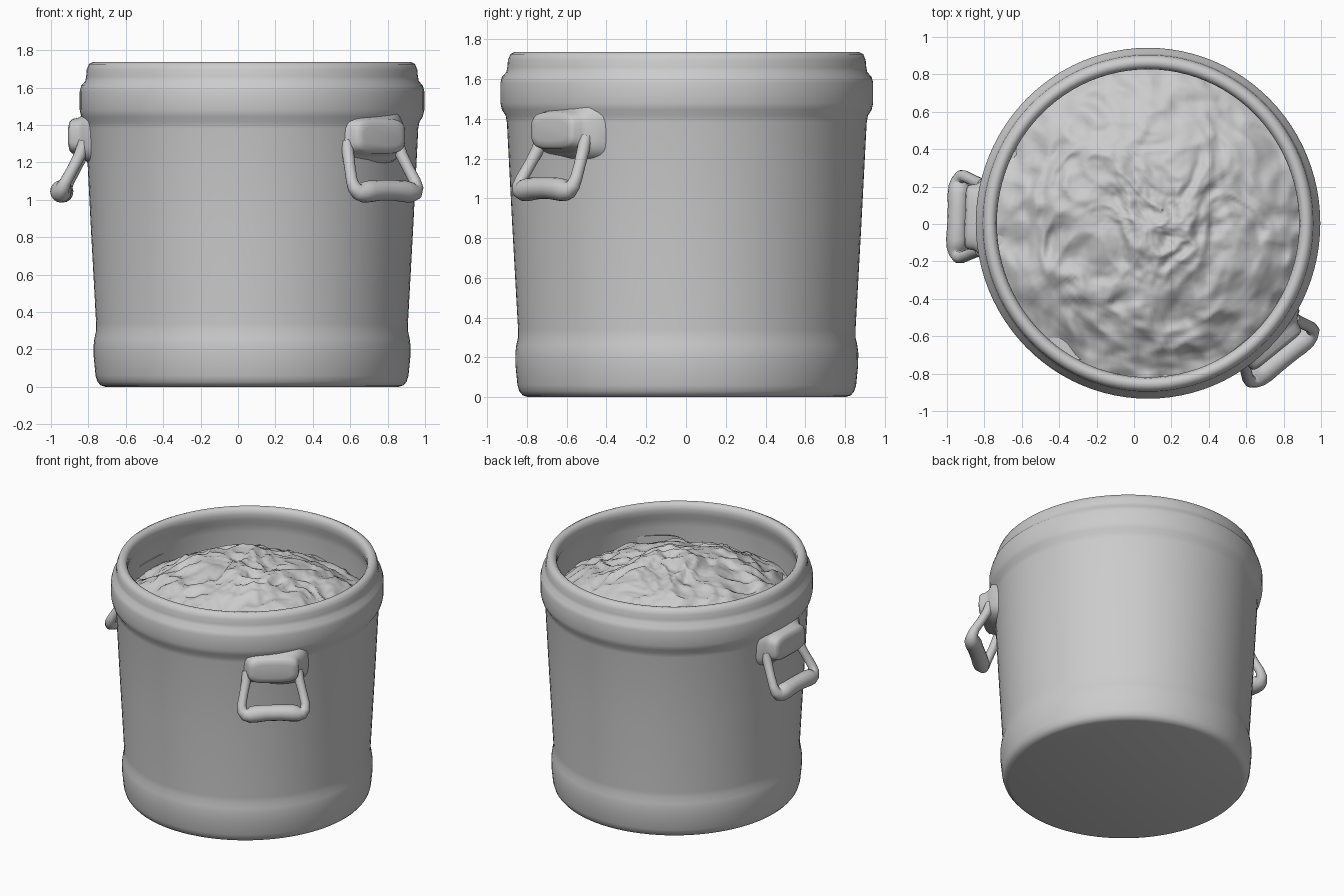
import bpy, bmesh, math
from mathutils import Matrix, Vector, noise

cube = bpy.data.objects.get("Cube")
if cube:
    bpy.data.objects.remove(cube, do_unlink=True)

CENTRE = Matrix.Translation((0.075, 0.004, 0))
OVAL = Matrix.Diagonal((0.982, 1, 1, 1))

grey = bpy.data.materials.new("plain grey")
grey.use_nodes = True
grey.diffuse_color = (0.6, 0.6, 0.6, 1)
grey.node_tree.nodes["Principled BSDF"].inputs["Base Color"].default_value = (0.6, 0.6, 0.6, 1)


def finish(name, bm, matrix, angle=50):
    bmesh.ops.remove_doubles(bm, verts=bm.verts, dist=0.0001)
    bmesh.ops.recalc_face_normals(bm, faces=bm.faces)
    bm.transform(matrix)
    mesh = bpy.data.meshes.new(name)
    bm.to_mesh(mesh)
    bm.free()
    mesh.materials.append(grey)
    mesh.shade_smooth()
    mesh.set_sharp_from_angle(angle=math.radians(angle))
    obj = bpy.data.objects.new(name, mesh)
    bpy.context.collection.objects.link(obj)
    return obj


def loft(rings, cap_ends=False):
    """Bridge closed rings of points that all have the same count."""
    bm = bmesh.new()
    loops = [[bm.verts.new(p) for p in ring] for ring in rings]
    for a, b in zip(loops, loops[1:]):
        for i in range(len(a)):
            j = (i + 1) % len(a)
            bm.faces.new((a[i], a[j], b[j], b[i]))
    if cap_ends:
        bm.faces.new(loops[0])
        bm.faces.new(loops[-1])
    return bm


def circle(r, z, count=96):
    return [(r * math.cos(math.tau * i / count), r * math.sin(math.tau * i / count), z)
            for i in range(count)]


# Pot: tapered wall, swollen foot band, collar and rolled rim
profile = [(0.80, 0), (0.825, 0.008), (0.842, 0.028), (0.852, 0.06), (0.862, 0.16),
           (0.863, 0.22), (0.858, 0.26), (0.849, 0.3), (0.849, 0.34), (0.878, 0.86),
           (0.905, 1.38), (0.911, 1.415), (0.93, 1.445), (0.938, 1.48), (0.938, 1.58),
           (0.93, 1.61), (0.908, 1.635), (0.903, 1.66), (0.9, 1.695), (0.888, 1.725),
           (0.865, 1.737), (0.845, 1.733), (0.829, 1.717), (0.823, 1.69), (0.827, 1.65),
           (0.842, 1.61), (0.85, 1.55), (0.85, 1.32)]
finish("pot", loft([circle(r, z) for r, z in profile], True), CENTRE @ OVAL)


# Contents: lumpy domed surface
def lumpy(p):
    x, y, _ = p
    q = Vector((x, y, 0.3))
    warp = noise.noise_vector(q * 3) * 0.12
    lumps = noise.fractal((q + warp) * 4.5, 0.9, 2.1, 4)
    ridges = abs(noise.noise((q + warp) * 7 + Vector((9, 4, 2))))
    r = math.hypot(x, y) / 0.85
    z = 1.69 - 0.27 * r * r + 0.035 * lumps - 0.05 * ridges
    return (x, y, min(z, 1.74))


rings = 64
finish("contents", loft([[lumpy(p) for p in circle(0.85 * max(k, 0.05) / rings, 0, 160)]
                         for k in range(rings + 1)], True), CENTRE @ OVAL, 80)


# Handles: flared mount on the wall with a hanging grip
def rounded_box(n, half_w, half_h, count=40):
    ring = []
    for i in range(count):
        c, s = math.cos(math.tau * i / count), math.sin(math.tau * i / count)
        ring.append((n, half_w * math.copysign(abs(c) ** 0.55, c),
                     1.34 + half_h * math.copysign(abs(s) ** 0.55, s)))
    return ring


MOUNT = [(-0.08, 0.25, 0.16), (-0.02, 0.225, 0.14), (0.0, 0.195, 0.115),
         (0.025, 0.178, 0.1), (0.06, 0.172, 0.092), (0.074, 0.16, 0.078), (0.08, 0.13, 0.05)]
# out, sideways, height, thickness
ARM = [(-0.01, 0.175, 1.31, 0.032), (0.015, 0.183, 1.24, 0.032), (0.05, 0.2, 1.17, 0.03),
       (0.088, 0.217, 1.1, 0.031), (0.105, 0.215, 1.065, 0.036), (0.114, 0.195, 1.043, 0.045),
       (0.117, 0.165, 1.04, 0.055), (0.118, 0.12, 1.045, 0.058), (0.118, 0.05, 1.05, 0.055)]


def grip_bar(name, matrix):
    path = ARM + [(n, -t, z, r) for n, t, z, r in reversed(ARM)]
    points = [Vector(p[:3]) for p in path]
    rings = []
    for i, p in enumerate(points):
        along = (points[min(i + 1, len(points) - 1)] - points[max(i - 1, 0)]).normalized()
        out = Vector((1, 0, 0.4))
        out = (out - along * out.dot(along)).normalized()
        side = along.cross(out)
        rings.append([p + (out * math.cos(a) + side * math.sin(a)) * path[i][3]
                      for a in (math.tau * k / 16 for k in range(16))])
    finish(name, loft(rings, True), matrix)


for label, angle, twist in (("right", 178, 0), ("front_left", -44, -7)):
    place = (CENTRE @ Matrix.Rotation(math.radians(angle), 4, 'Z')
             @ Matrix.Translation((0.9, 0, 0)) @ Matrix.Rotation(math.radians(twist), 4, 'Z'))
    finish(label + "_handle_mount", loft([rounded_box(*m) for m in MOUNT], True), place)
    grip_bar(label + "_handle_grip", place)
